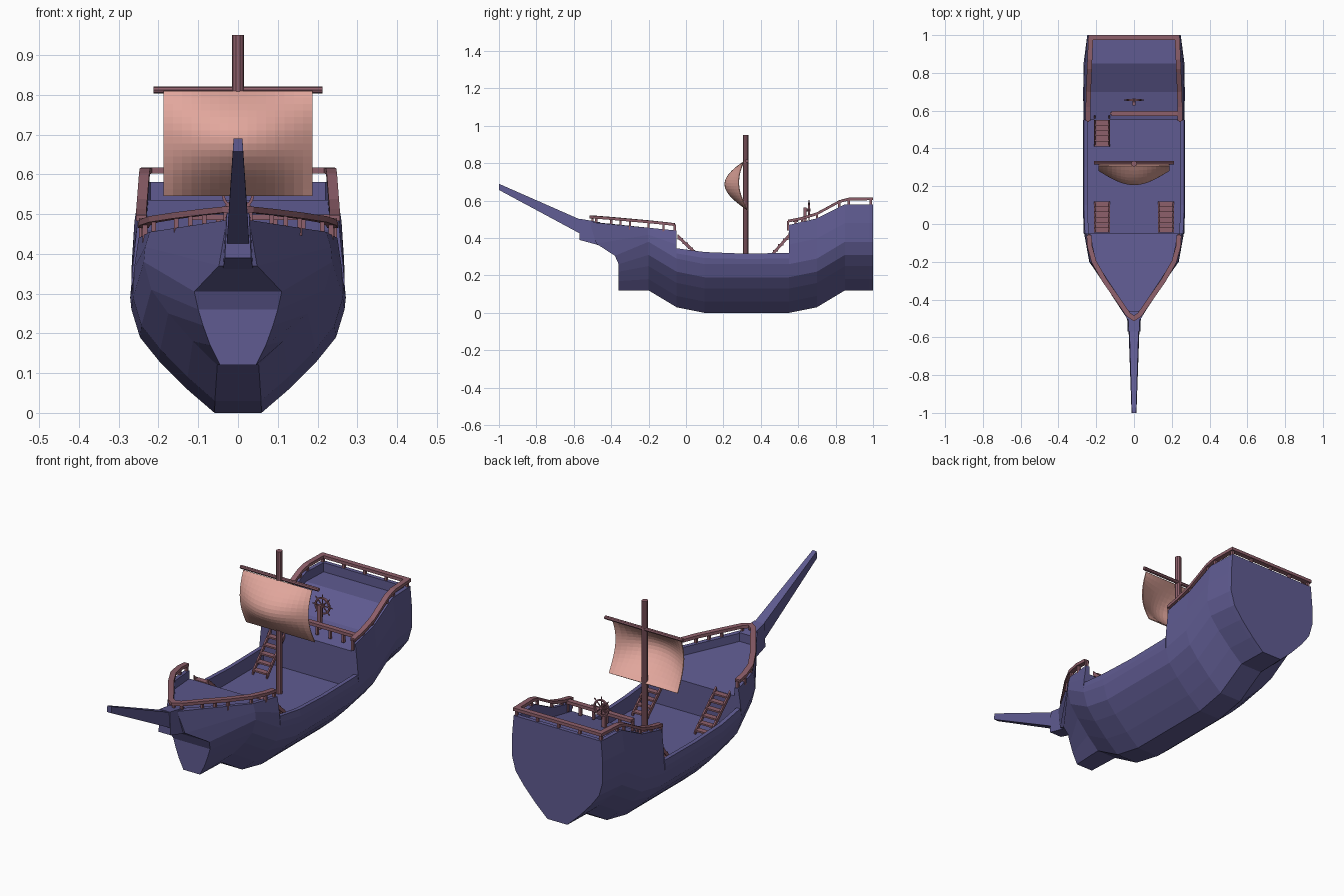
import bpy, bmesh, math
from mathutils import Vector

if "Cube" in bpy.data.objects:
    bpy.data.objects.remove(bpy.data.objects["Cube"])


def material(name, rgb):
    m = bpy.data.materials.new(name)
    m.diffuse_color = (*rgb, 1)
    m.use_nodes = True
    m.node_tree.nodes["Principled BSDF"].inputs["Base Color"].default_value = m.diffuse_color
    return m


BLUE = material("slate_blue_hull", (0.115, 0.105, 0.285))
WOOD = material("rose_brown_trim", (0.27, 0.115, 0.145))
CLOTH = material("pink_sailcloth", (0.76, 0.385, 0.335))


def finish(bm, name, mat):
    bmesh.ops.remove_doubles(bm, verts=bm.verts, dist=1e-5)
    bmesh.ops.dissolve_degenerate(bm, edges=bm.edges, dist=1e-5)
    bmesh.ops.recalc_face_normals(bm, faces=bm.faces)
    me = bpy.data.meshes.new(name)
    bm.to_mesh(me)
    bm.free()
    me.materials.append(mat)
    ob = bpy.data.objects.new(name, me)
    bpy.context.collection.objects.link(ob)
    return ob


def skin(bm, rings):
    """Join closed rings of points with quads; returns the vertex rings."""
    vs = [[bm.verts.new(p) for p in r] for r in rings]
    n = len(vs[0])
    for a, b in zip(vs, vs[1:]):
        for i in range(n):
            j = (i + 1) % n
            bm.faces.new((a[i], a[j], b[j], b[i]))
    return vs


def sweep(bm, path, w, h):
    """Rectangular rail that stays level across its width."""
    pts = [Vector(p) for p in path]
    rings = []
    for i, p in enumerate(pts):
        dirs = []
        for a, b in ((i - 1, i), (i, i + 1)):
            if a >= 0 and b < len(pts):
                d = pts[b] - pts[a]
                d.z = 0
                dirs.append(d.normalized())
        t = sum(dirs, Vector()).normalized()
        k = max(t.dot(dirs[0]), 0.5)
        s = Vector((-t.y, t.x, 0)) * (w / 2 / k)
        u = Vector((0, 0, h / 2))
        rings.append([p + s + u, p - s + u, p - s - u, p + s - u])
    vs = skin(bm, rings)
    bm.faces.new(vs[0])
    bm.faces.new(vs[-1])


def rod(bm, a, b, r, n=8):
    a, b = Vector(a), Vector(b)
    q = (b - a).to_track_quat('Z', 'Y')
    ring = [q @ Vector((r * math.cos(2 * math.pi * i / n), r * math.sin(2 * math.pi * i / n), 0))
            for i in range(n)]
    vs = skin(bm, [[a + p for p in ring], [b + p for p in ring]])
    bm.faces.new(vs[0])
    bm.faces.new(vs[1])


def box(bm, lo, hi):
    x, y, z = lo
    X, Y, Z = hi
    vs = skin(bm, [[(x, y, c), (X, y, c), (X, Y, c), (x, Y, c)] for c in (z, Z)])
    bm.faces.new(vs[0])
    bm.faces.new(vs[1])


# Hull: lofted stations (y, keel z, max half width, top half width, top z, deck z)
stations = [
    (-0.20, .12, .237, .222, .455, .415),
    (-0.05, .03, .264, .250, .440, .400),
    (-0.05, .03, .264, .260, .345, .250),
    (0.10, .00, .268, .266, .325, .250),
    (0.30, .00, .268, .266, .317, .250),
    (0.55, .00, .268, .266, .320, .250),
    (0.55, .00, .268, .254, .470, .430),
    (0.70, .03, .269, .252, .505, .460),
    (0.85, .12, .267, .246, .580, .535),
    (0.98, .12, .250, .240, .580, .535),
    (0.98, .12, .250, .240, .580, .580),
    (1.00, .12, .247, .238, .580, .580),
]
profile = [(.22, 0), (.48, .06), (.74, .13), (.92, .19), (1, .26)]
halves = [[(.045, -.36, .12), (.07, -.36, .17), (.088, -.36, .22), (.10, -.36, .26),
           (.11, -.38, .305), (.048, -.48, .37), (.028, -.515, .485),
           (.010, -.49, .485), (.010, -.49, .445)]]
for y, zb, w, wt, top, deck in stations:
    half = [(w * f, y, zb + dz) for f, dz in profile]
    half += [((w + wt) / 2 + .004, y, (zb + .26 + top) / 2), (wt, y, top),
             (wt - .02, y, top), (wt - .02, y, deck)]
    halves.append(half)
bm = bmesh.new()
vs = skin(bm, [h + [(-x, y, z) for x, y, z in reversed(h)] for h in halves])
for ring in (vs[0], vs[-1]):          # stem and transom
    for i in range(8):
        bm.faces.new((ring[i], ring[i + 1], ring[-2 - i], ring[-1 - i]))
finish(bm, "hull", BLUE)

# Bowsprit and its block
for name, ends in (("bowsprit_block", ((-.46, .038, .36, .485), (-.57, .033, .39, .503))),
                   ("bowsprit", ((-.55, .029, .415, .492), (-1.0, .013, .657, .69)))):
    bm = bmesh.new()
    vs = skin(bm, [[(-w, y, a), (w, y, a), (w * .85, y, b), (-w * .85, y, b)] for y, w, a, b in ends])
    bm.faces.new(vs[0])
    bm.faces.new(vs[1])
    finish(bm, name, BLUE)


# Rails with posts
def mirrored_path(right):
    return right + [(-x, y, z) for x, y, z in reversed(right) if x > 0]


def railing(name, path, posts):
    bm = bmesh.new()
    sweep(bm, path, .026, .015)
    for x, y, z in posts:
        box(bm, (x - .006, y - .006, z - .05), (x + .006, y + .006, z))
    finish(bm, name, WOOD)


def along(path, step):
    out = []
    for a, b in zip(path, path[1:]):
        a, b = Vector(a), Vector(b)
        n = max(1, round((b - a).length / step))
        out += [a.lerp(b, i / n) for i in range(n)]
    return out + [Vector(path[-1])]


bow = mirrored_path([(.238, -.06, .472), (.234, -.12, .479), (.212, -.20, .487),
                     (.155, -.30, .496), (.085, -.40, .505), (.03, -.48, .511), (0, -.50, .513)])
railing("bow_rail", bow, along(bow, .08))
stern = mirrored_path([(.243, .545, .490), (.243, .62, .505), (.241, .70, .530), (.236, .82, .595),
                       (.234, .87, .608), (.229, .988, .610)])
railing("stern_rail", stern, along(stern, .11))
front = [(-.12, .585, .492), (.235, .585, .492)]
railing("quarterdeck_rail", front, along(front, .07))


# Stairs: two stringers and a flight of treads
def stairs(name, x, y0, z0, y1, z1, n=6):
    bm = bmesh.new()
    for s in (-.038, .038):
        sweep(bm, [(x + s, y0, z0), (x + s, y1, z1)], .008, .022)
    for i in range(n):
        t = (i + .5) / n
        y, z = y0 + (y1 - y0) * t, z0 + (z1 - z0) * t
        box(bm, (x - .038, y - .014, z - .004), (x + .038, y + .014, z + .004))
    finish(bm, name, WOOD)


stairs("fore_stairs_right", .17, .12, .255, -.045, .41)
stairs("fore_stairs_left", -.17, .12, .255, -.045, .41)
stairs("aft_stairs", -.17, .41, .255, .575, .44)

# Mast and yard
bm = bmesh.new()
rod(bm, (0, .32, .24), (0, .32, .95), .015, 10)
finish(bm, "mast", WOOD)
bm = bmesh.new()
rod(bm, (-.212, .325, .812), (.212, .325, .812), .009)
finish(bm, "yard", WOOD)

# Billowing sail, bulging forward
N = 16
bm = bmesh.new()
grid = []
for j in range(N + 1):
    t = j / N
    row = []
    for i in range(N + 1):
        u = 2 * i / N - 1
        belly = (.032 + .075 * math.cos(u * math.pi / 2)) * math.sin(math.pi * t ** .95)
        row.append(bm.verts.new((u * .187, .308 + .022 * t ** 2 - belly, .81 - .265 * t)))
    grid.append(row)
for j in range(N):
    for i in range(N):
        bm.faces.new((grid[j][i], grid[j + 1][i], grid[j + 1][i + 1], grid[j][i + 1]))
sail = finish(bm, "sail", CLOTH)
mod = sail.modifiers.new("thickness", 'SOLIDIFY')
mod.thickness = .004

# Steering wheel: rim, spokes, hub and post
WY, WZ = .657, .55
bm = bmesh.new()
rim = []
for i in range(17):
    a = math.pi * i / 8
    rim.append([(r * math.cos(a), WY + dy, WZ + r * math.sin(a))
                for r, dy in ((.034, -.005), (.041, -.005), (.041, .005), (.034, .005))])
skin(bm, rim)
for i in range(8):
    a = math.pi * i / 4
    rod(bm, (0, WY, WZ), (.054 * math.cos(a), WY, WZ + .054 * math.sin(a)), .003, 6)
rod(bm, (0, .628, WZ), (0, WY + .008, WZ), .009)
finish(bm, "steering_wheel", WOOD)
bm = bmesh.new()
box(bm, (-.009, .628, .43), (.009, .644, .562))
finish(bm, "wheel_post", WOOD)
